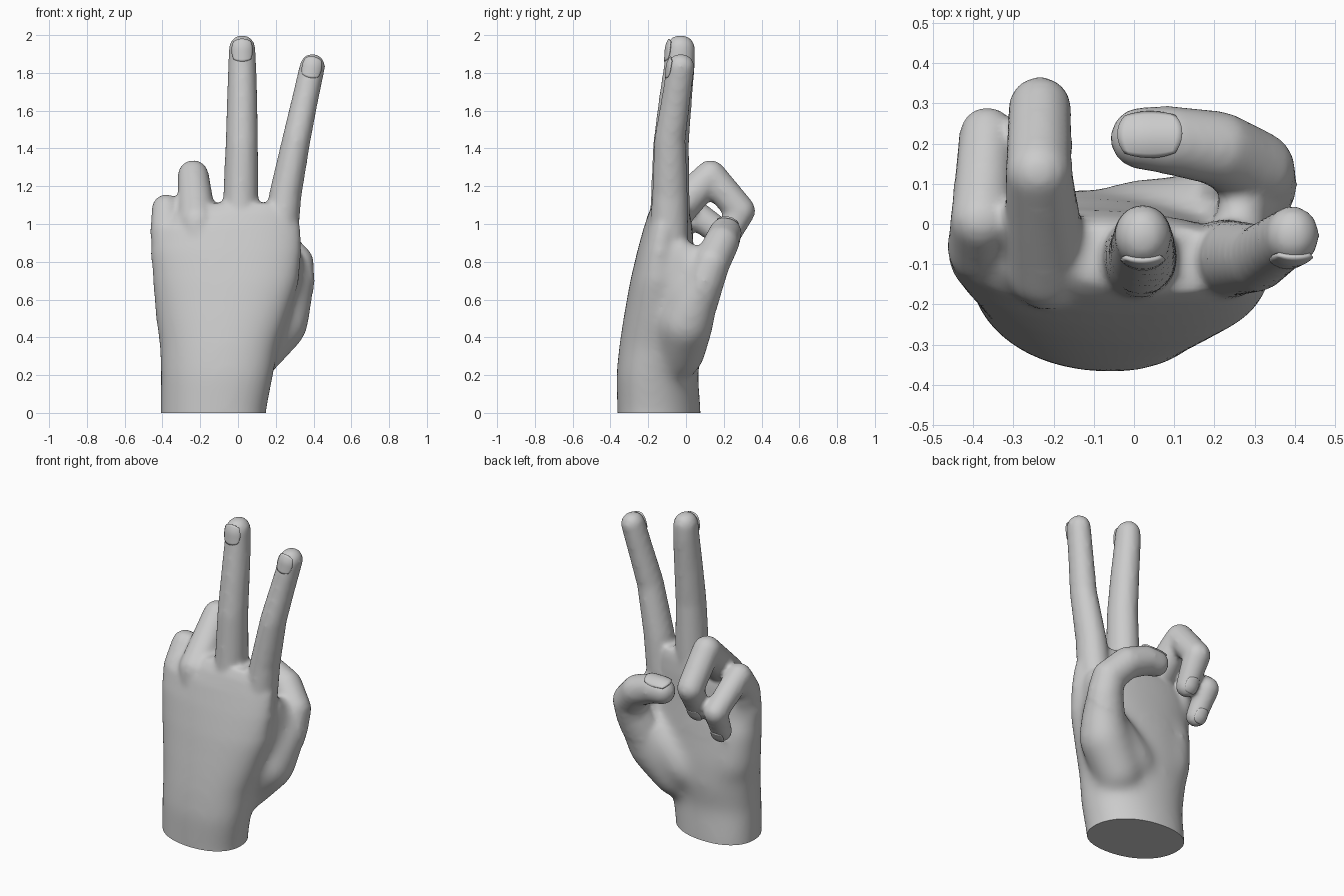
import bpy, bmesh, math
from mathutils import Vector

if "Cube" in bpy.data.objects:
    bpy.data.objects.remove(bpy.data.objects["Cube"])


def capsule_chain(bm, pts, ky=1.0, grow=0.004):
    """Union-ready chain: each pair of (x, y, z, r) balls becomes one convex hull."""
    for a, b in zip(pts, pts[1:]):
        vs = []
        for x, y, z, r in (a, b):
            r += grow
            for i in range(1, 10):
                t = math.pi * i / 10
                for j in range(16):
                    p = 2 * math.pi * j / 16
                    vs.append(bm.verts.new((x + r * math.sin(t) * math.cos(p),
                                            y + ky * r * math.sin(t) * math.sin(p),
                                            z + r * math.cos(t))))
            vs += [bm.verts.new((x, y, z + r)), bm.verts.new((x, y, z - r))]
        bmesh.ops.convex_hull(bm, input=vs)


def loft(bm, sections, n=40, power=2.15, skew=-0.18):
    """Closed body through skewed superellipse sections (z, x0, x1, y0, y1)."""
    def se(c):
        return math.copysign(abs(c) ** (2 / power), c)
    rings = []
    for z, x0, x1, y0, y1 in sections:
        ring = []
        for i in range(n):
            t = 2 * math.pi * i / n
            ring.append(bm.verts.new(((x0 + x1) / 2 + (x1 - x0) / 2 * se(math.cos(t)),
                                      (y0 + y1) / 2 + (y1 - y0) / 2 * se(math.sin(t + skew)), z)))
        rings.append(ring)
    for a, b in zip(rings, rings[1:]):
        for i in range(n):
            k = (i + 1) % n
            bm.faces.new((a[i], a[k], b[k], b[i]))
    bm.faces.new(rings[0][::-1])
    bm.faces.new(rings[-1])


def link(name, mesh):
    ob = bpy.data.objects.new(name, mesh)
    bpy.context.collection.objects.link(ob)
    return ob


def nail(name, loc, normal, tip, w, l, r):
    """Curved rounded plate lying on a finger of radius r."""
    nrm = Vector(normal).normalized()
    side = Vector(tip).cross(nrm).normalized()
    up = nrm.cross(side)
    bm = bmesh.new()
    n = 10
    grid = []
    for i in range(n + 1):
        row = []
        for j in range(n + 1):
            u, v = 2 * i / n - 1, 2 * j / n - 1
            # square pulled part-way towards a disc gives the rounded outline
            su = u * (1 - 0.22 * v * v)
            sv = v * (1 - 0.22 * u * u)
            a = su * w / r
            drop = r * (1 - math.cos(a)) + 0.016 * max(sv, 0) ** 2
            row.append(bm.verts.new(Vector(loc) + side * r * math.sin(a)
                                    + up * sv * l - nrm * drop))
        grid.append(row)
    for i in range(n):
        for j in range(n):
            bm.faces.new((grid[i][j], grid[i + 1][j], grid[i + 1][j + 1], grid[i][j + 1]))
    for f in bm.faces:
        f.smooth = True
    me = bpy.data.meshes.new(name)
    bm.to_mesh(me)
    bm.free()
    s = link(name, me).modifiers.new("thickness", 'SOLIDIFY')
    s.thickness = 0.010
    s.offset = 0


bm = bmesh.new()

# wrist and palm
loft(bm, [(-0.20, -.412, .145, -.362, .080), (0.00, -.414, .149, -.364, .080),
          (0.20, -.410, .188, -.370, .064), (0.35, -.416, .215, -.355, .085),
          (0.50, -.434, .265, -.332, .082), (0.70, -.455, .328, -.296, .060),
          (0.85, -.466, .338, -.260, .042), (0.98, -.445, .330, -.224, .034),
          (1.06, -.330, .310, -.197, .020), (1.11, -.190, .270, -.170, .000)])
# heel of the palm on the little finger side
capsule_chain(bm, [(-.22, -.07, .33, .14), (-.29, -.07, .50, .145), (-.32, -.08, .70, .13)])

# straight fingers
capsule_chain(bm, [(.01, -.09, .90, .097), (.015, -.083, 1.15, .09), (.02, -.08, 1.42, .083),
                   (.022, -.056, 1.66, .077), (.022, -.034, 1.85, .071),
                   (.022, -.029, 1.93, .067)], ky=1.1)
capsule_chain(bm, [(.225, -.09, .93, .09), (.25, -.085, 1.15, .083), (.31, -.085, 1.45, .072),
                   (.353, -.055, 1.65, .067), (.394, -.028, 1.834, .064)], ky=1.1)
# curled fingers
capsule_chain(bm, [(-.20, -.13, .88, .09), (-.215, -.11, 1.01, .100), (-.237, .13, 1.255, .08),
                   (-.234, .288, 1.07, .076), (-.23, .20, .90, .061)])
capsule_chain(bm, [(-.36, -.09, .82, .09), (-.374, -.06, .96, .087), (-.380, .01, 1.08, .074),
                   (-.365, .222, .925, .067), (-.35, .14, .77, .057)])
# thumb with its fleshy base and the web to the palm
capsule_chain(bm, [(.09, -.04, .32, .14), (.225, .00, .475, .146), (.265, .040, .58, .124),
                   (.300, .098, .70, .102), (.304, .136, .795, .094), (.21, .188, .90, .090),
                   (.09, .208, .952, .083), (.018, .213, .957, .075)])
capsule_chain(bm, [(.0, -.03, .40, .14), (.20, .0, .56, .125)])
capsule_chain(bm, [(.24, -.02, .56, .10), (.285, .05, .72, .07), (.27, -.03, .86, .055)])
capsule_chain(bm, [(.285, .05, .72, .07), (.27, .07, .82, .055), (.26, -.03, .86, .055)])
capsule_chain(bm, [(.24, -.02, .56, .10), (.27, -.03, .84, .06)])

raw = bpy.data.meshes.new("hand_raw")
bm.to_mesh(raw)
bm.free()

# fuse everything into one skin and soften the joins
hand = link("hand", raw)
rm = hand.modifiers.new("fuse", 'REMESH')
rm.mode = 'VOXEL'
rm.voxel_size = 0.014
sm = hand.modifiers.new("soften", 'SMOOTH')
sm.factor = 0.5
sm.iterations = 9
bpy.context.view_layer.update()
skin = bpy.data.meshes.new_from_object(hand.evaluated_get(bpy.context.evaluated_depsgraph_get()))
hand.modifiers.clear()

bm = bmesh.new()
bm.from_mesh(skin)
# flow the palm muscles together, leaving fingers crisp
for k in range(35):
    top = 0.92 - 0.005 * k
    soft = [v for v in bm.verts if v.co.z < top and v.co.y < 0.055 + max(0, 0.66 - v.co.z)]
    bmesh.ops.smooth_vert(bm, verts=soft, factor=0.5,
                          use_axis_x=True, use_axis_y=True, use_axis_z=True)
# flat cut at the wrist
bmesh.ops.bisect_plane(bm, geom=bm.verts[:] + bm.edges[:] + bm.faces[:], dist=1e-5,
                       plane_co=(0, 0, 0), plane_no=(0, 0, 1), clear_inner=True)
bmesh.ops.holes_fill(bm, edges=[e for e in bm.edges if e.is_boundary], sides=0)
bmesh.ops.recalc_face_normals(bm, faces=bm.faces[:])
bm.to_mesh(skin)
bm.free()
hand.data = skin
bpy.context.view_layer.objects.active = hand
hand.select_set(True)
bpy.ops.object.shade_smooth_by_angle(angle=math.radians(60))

# nails
nail("middle_nail", (.022, -.108, 1.920), (0, -1, .06), (0, .06, 1), .060, .060, .074)
nail("index_nail", (.391, -.102, 1.830), (0, -1, .10), (.2, .10, 1), .056, .057, .070)
nail("thumb_nail", (.040, .226, 1.034), (0, .2, 1), (-1, 0, -.02), .062, .080, .082)
nail("ring_nail", (-.23, .260, .880), (0, .89, -.45), (0, -.45, -.89), .048, .048, .066)
nail("little_nail", (-.35, .196, .748), (0, .89, -.45), (.1, -.45, -.89), .044, .045, .062)
